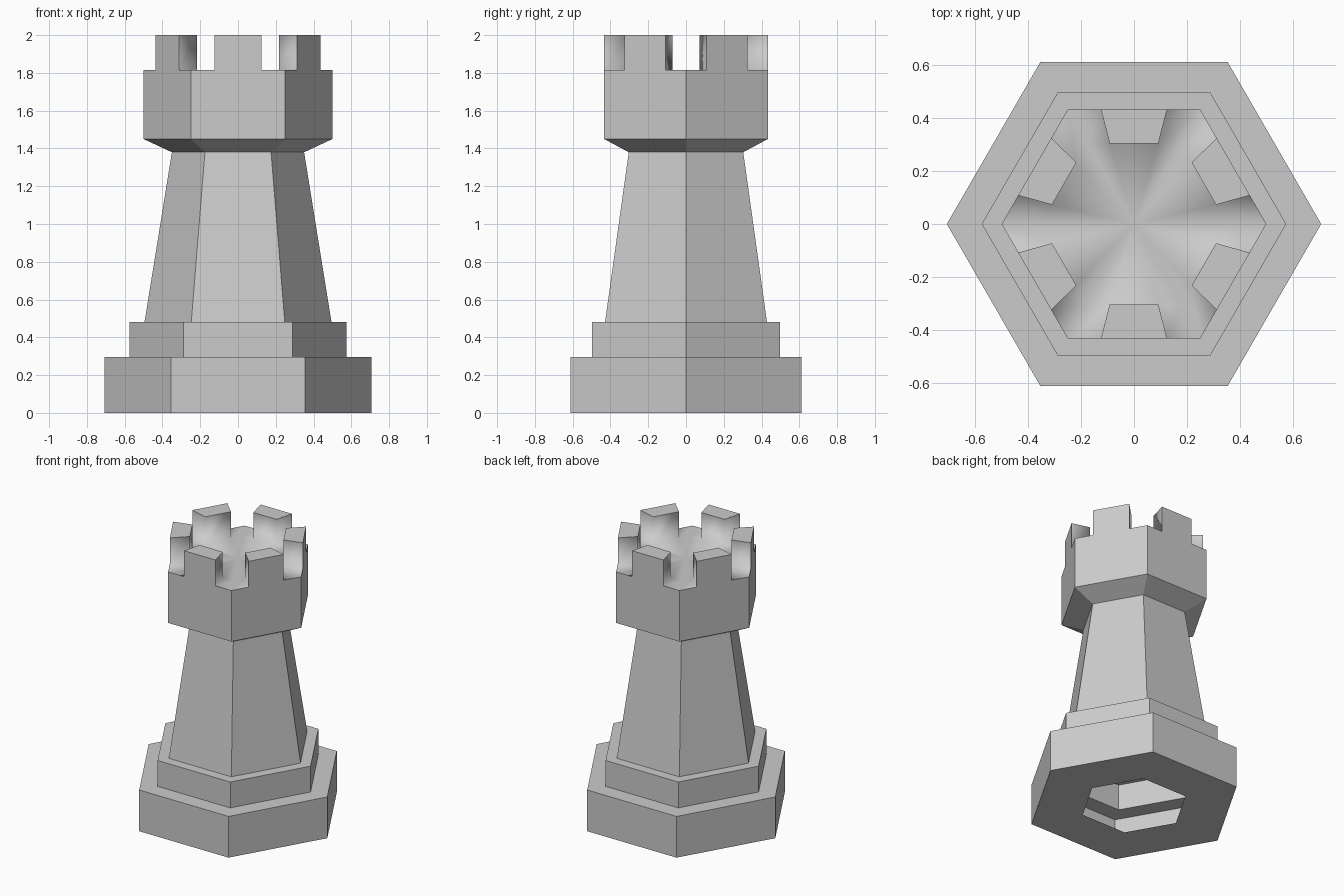
import bpy, bmesh
from math import cos, sin, radians

if "Cube" in bpy.data.objects:
    bpy.data.objects.remove(bpy.data.objects["Cube"])

SIDES = 6
DECK, TOP = 1.815, 2.0


def polar(r, z, k):
    a = radians(60 * k)
    return (r * cos(a), r * sin(a), z)


def finish(bm, name):
    bmesh.ops.remove_doubles(bm, verts=bm.verts[:], dist=1e-4)
    mesh = bpy.data.meshes.new(name)
    bm.to_mesh(mesh)
    bm.free()
    bpy.context.collection.objects.link(bpy.data.objects.new(name, mesh))


def hex_shell(bm, profile):
    """Sweep a (radius, height) profile around six flat sides."""
    for (r0, z0), (r1, z1) in zip(profile, profile[1:]):
        for k in range(SIDES):
            pts = [polar(r0, z0, k), polar(r0, z0, k + 1),
                   polar(r1, z1, k + 1), polar(r1, z1, k)]
            bm.faces.new([bm.verts.new(p) for p in pts])


# Stepped base, hollow with a hexagonal opening underneath
bm = bmesh.new()
hex_shell(bm, [(0.354, 0), (0.707, 0), (0.707, 0.295), (0.575, 0.295),
               (0.575, 0.48), (0.495, 0.48)])
finish(bm, "stepped_base")

# Tapered shaft
bm = bmesh.new()
hex_shell(bm, [(0.495, 0.48), (0.35, 1.38)])
finish(bm, "shaft")

# Crown: flared underside, walls, deck and one merlon per side
bm = bmesh.new()
hex_shell(bm, [(0.35, 1.38), (0.5, 1.45)])
R_OUT, R_IN = 0.5, 0.352
HALF_OUT, HALF_IN = 0.125, 0.092


def on_side(r, half, z, k):
    """Point on side k, offset by half from the middle of the side."""
    a = radians(60 * k + 30)
    d = r * cos(radians(30))
    return (d * cos(a) - half * sin(a), d * sin(a) + half * cos(a), z)


def face(pts, smooth=False):
    f = bm.faces.new([bm.verts.new(p) for p in pts])
    f.smooth = smooth


for k in range(SIDES):
    oa, ob = [on_side(R_OUT, s * HALF_OUT, DECK, k) for s in (-1, 1)]
    ia, ib = [on_side(R_IN, s * HALF_IN, DECK, k) for s in (-1, 1)]
    oat, obt, iat, ibt = [(p[0], p[1], TOP) for p in (oa, ob, ia, ib)]
    c0, c1 = polar(R_IN, DECK, k), polar(R_IN, DECK, k + 1)
    # Outer wall and merlon
    face([polar(R_OUT, 1.45, k), polar(R_OUT, 1.45, k + 1),
          polar(R_OUT, DECK, k + 1), ob, oa, polar(R_OUT, DECK, k)])
    face([oa, ob, obt, oat])
    face([oat, obt, ibt, iat])
    face([ib, ia, iat, ibt], True)
    face([ia, oa, oat, iat], True)
    face([ob, ib, ibt, obt], True)
    # Notch floor at the corner, and softly shaded deck
    face([polar(R_OUT, DECK, k), oa, ia, c0], True)
    face([ob, polar(R_OUT, DECK, k + 1), c1, ib], True)
    for p, q in ((c0, ia), (ia, ib), (ib, c1)):
        face([(0, 0, DECK), p, q], True)

# Keep every edge that touches a flat face crisp
bmesh.ops.remove_doubles(bm, verts=bm.verts[:], dist=1e-4)
for e in bm.edges:
    e.smooth = all(f.smooth for f in e.link_faces)
finish(bm, "crown")
